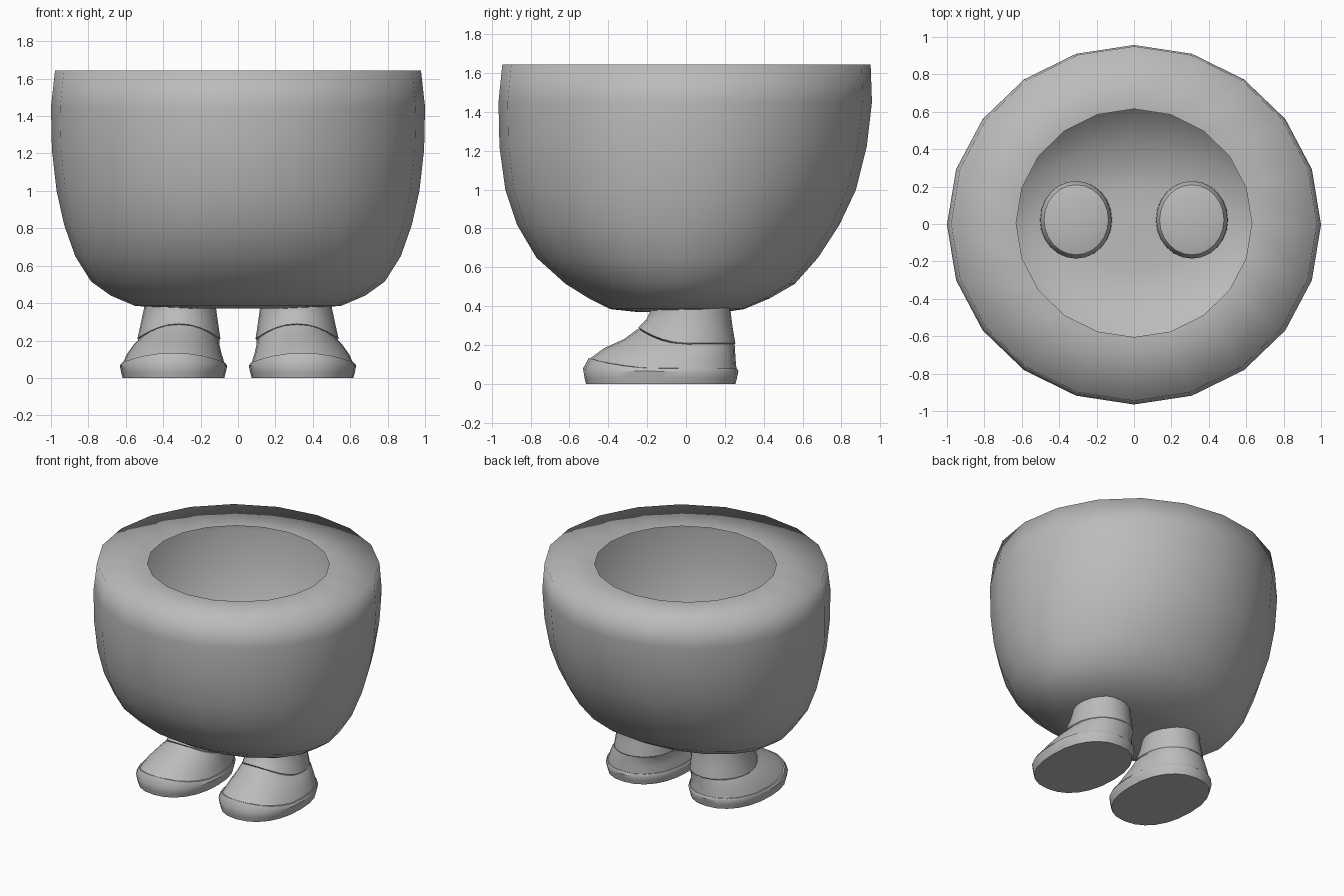
import bpy
import math

grey = bpy.data.materials.new("plain_grey")
grey.diffuse_color = (0.5, 0.5, 0.5, 1)


def loft(name, rings, sides, power=2.0, cap_top=True):
    """Skin stacked ovals given as (centre x, half width, front y, back y, z, front lift)."""
    verts, faces = [], []
    for cx, rx, front, back, z, lift in rings:
        cy, ry = (front + back) / 2, (back - front) / 2
        for i in range(sides):
            a = 2 * math.pi * i / sides
            c, s = math.cos(a), math.sin(a)
            px = math.copysign(abs(c) ** (2 / power), c)
            py = math.copysign(abs(s) ** (2 / power), s)
            verts.append((cx + rx * px, cy + ry * py, z + lift * max(0, -s) ** 2))
    for r in range(len(rings) - 1):
        for i in range(sides):
            j = (i + 1) % sides
            a, b = r * sides, (r + 1) * sides
            faces.append((a + i, a + j, b + j, b + i))
    faces.append(tuple(reversed(range(sides))))
    if cap_top:
        start = (len(rings) - 1) * sides
        faces.append(tuple(range(start, start + sides)))
    mesh = bpy.data.meshes.new(name)
    mesh.from_pydata(verts, [], faces)
    mesh.materials.append(grey)
    obj = bpy.data.objects.new(name, mesh)
    bpy.context.collection.objects.link(obj)
    for o in bpy.context.selected_objects:
        o.select_set(False)
    obj.select_set(True)
    bpy.context.view_layer.objects.active = obj
    return obj


# Hollow rounded body, folded inward at the top into a wide flat rim
body = loft("body", [
    (0, 0.10, -0.10, 0.08, 0.372, 0),
    (0, 0.30, -0.25, 0.20, 0.370, 0),
    (0, 0.55, -0.39, 0.30, 0.385, 0),
    (0, 0.68, -0.50, 0.43, 0.440, 0),
    (0, 0.785, -0.62, 0.56, 0.515, 0),
    (0, 0.87, -0.77, 0.68, 0.650, 0),
    (0, 0.93, -0.87, 0.79, 0.820, 0),
    (0, 0.97, -0.93, 0.875, 1.00, 0),
    (0, 0.995, -0.96, 0.93, 1.22, 0),
    (0, 1.00, -0.965, 0.957, 1.45, 0),
    (0, 0.978, -0.945, 0.95, 1.645, 0),
    (0, 0.63, -0.605, 0.615, 1.64, 0),
], 20, cap_top=False)
bpy.ops.object.shade_smooth()


def pair(name, rings, power):
    """One part on the +x side, mirrored to the other side."""
    obj = loft(name, rings, 24, power)
    bpy.ops.object.shade_smooth_by_angle(angle=math.radians(40))
    obj.modifiers.new("mirror", 'MIRROR')
    return obj


# Thick soles, turned up at the toe
pair("sole", [
    (0.345, 0.272, -0.515, 0.255, 0.0, 0),
    (0.345, 0.280, -0.522, 0.262, 0.03, 0),
    (0.345, 0.287, -0.530, 0.270, 0.065, 0.015),
    (0.345, 0.278, -0.500, 0.262, 0.080, 0.053),
], 2.25)

# Rounded shoe uppers, sloping up to the ankle
pair("shoe_upper", [
    (0.345, 0.274, -0.495, 0.260, 0.075, 0.055),
    (0.340, 0.252, -0.42, 0.255, 0.130, 0.055),
    (0.328, 0.228, -0.32, 0.252, 0.180, 0.05),
    (0.316, 0.216, -0.245, 0.250, 0.205, 0.08),
], 2.2)

# Legs flaring into a cuff, their rounded tops standing inside the body
pair("leg", [
    (0.316, 0.205, -0.225, 0.240, 0.19, 0.08),
    (0.316, 0.222, -0.245, 0.254, 0.21, 0.08),
    (0.313, 0.207, -0.205, 0.240, 0.29, 0.04),
    (0.310, 0.193, -0.185, 0.230, 0.37, 0),
    (0.310, 0.190, -0.185, 0.230, 0.45, 0),
    (0.309, 0.172, -0.165, 0.210, 0.485, 0),
    (0.307, 0.112, -0.105, 0.145, 0.50, 0),
], 2.0)
